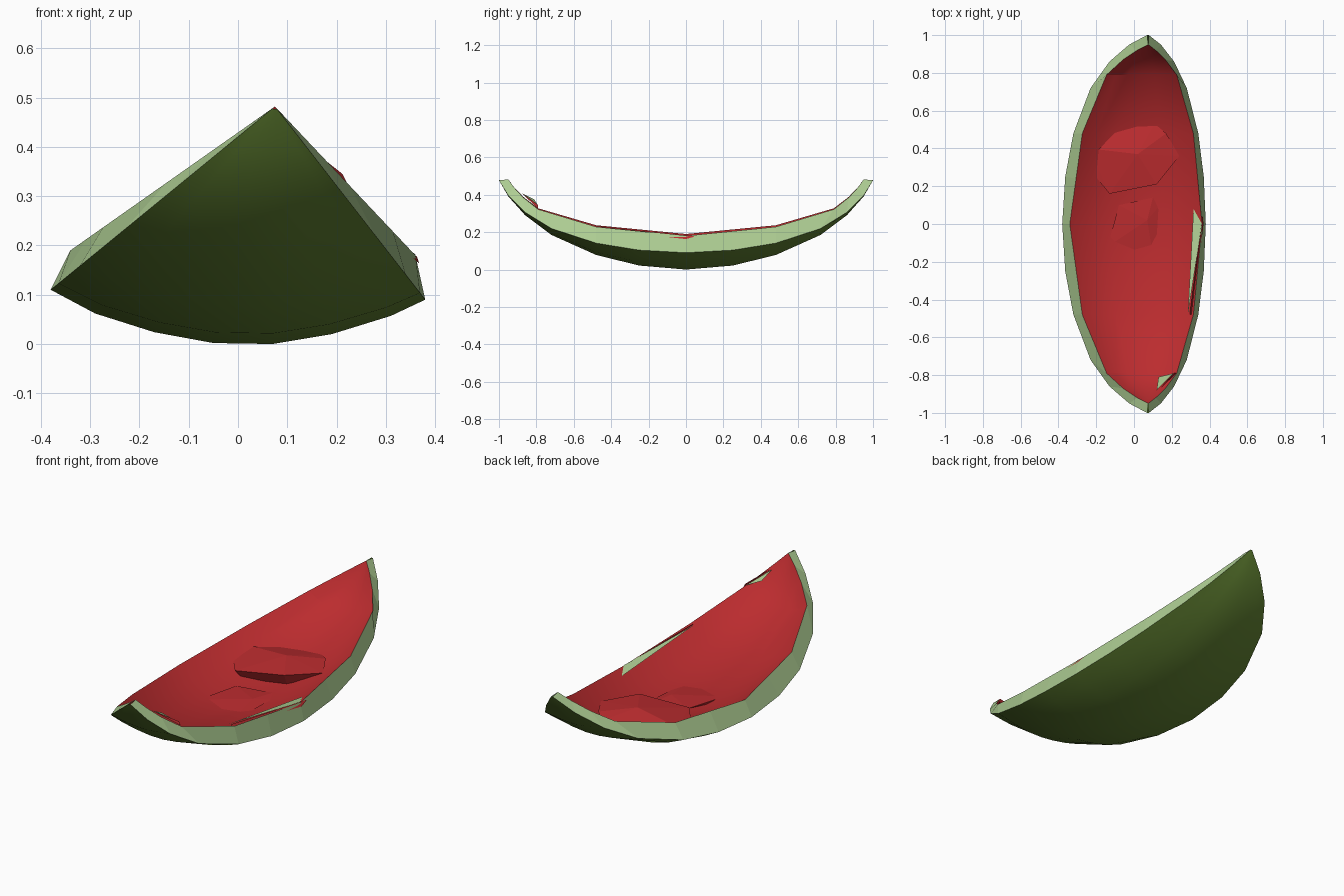
import bpy, bmesh, math
from mathutils import Vector

if "Cube" in bpy.data.objects:
    bpy.data.objects.remove(bpy.data.objects["Cube"])

APEX = Vector((0.075, 0, 0.482))


def material(name, col):
    m = bpy.data.materials.new(name)
    m.diffuse_color = (*col, 1)
    m.use_nodes = True
    m.node_tree.nodes["Principled BSDF"].inputs["Base Color"].default_value = m.diffuse_color
    return m


GREEN = material("skin_green", (0.125, 0.23, 0.033))
PALE = material("rind_pale", (0.42, 0.61, 0.29))
RED = material("flesh_red", (0.50, 0.025, 0.028))


def finish(bm, name, mat, hint=None, smooth=None):
    bmesh.ops.remove_doubles(bm, verts=bm.verts, dist=0.0005)
    bm.normal_update()
    if hint:
        for f in bm.faces:
            if f.normal.dot(hint(f.calc_center_median())) < 0:
                f.normal_flip()
    me = bpy.data.meshes.new(name)
    bm.to_mesh(me)
    bm.free()
    me.materials.append(mat)
    ob = bpy.data.objects.new(name, me)
    bpy.context.collection.objects.link(ob)
    if smooth:
        bpy.ops.object.select_all(action='DESELECT')
        ob.select_set(True)
        bpy.context.view_layer.objects.active = ob
        bpy.ops.object.shade_smooth_by_angle(angle=math.radians(smooth))


def grid(rows):
    bm = bmesh.new()
    vs = [[bm.verts.new(p) for p in r] for r in rows]
    for a, b in zip(vs, vs[1:]):
        for i in range(len(a) - 1):
            bm.faces.new((a[i], a[i + 1], b[i + 1], b[i]))
    return bm


def mirrored(half):
    return [(-y, s) for y, s in reversed(half[1:])] + half


def section(profile, y, s, pinch=0.0):
    # scale the cross-section toward the apex line; pinch thins the middle
    n = len(profile) - 1
    row = []
    for i, (x, z) in enumerate(profile):
        u = abs(2 * i / n - 1)
        k = s * (1 - pinch * y * y * (1 - u * u))
        p = APEX + k * (Vector((x, 0, z)) - APEX)
        p.y = y
        row.append(p)
    return row


def from_axis(c):
    return Vector((c.x - APEX.x, 0, c.z - APEX.z))


# outer skin
OUT = [(-.38, .11), (-.29, .062), (-.17, .024), (-.05, .002), (.07, 0),
       (.19, .02), (.31, .057), (.38, .09)]
outer = [section(OUT, y, s, 0.16) for y, s in mirrored(
    [(0, 1), (.25, .965), (.48, .87), (.72, .67), (.86, .45), (.95, .22), (1, .012)])]
finish(grid(outer), "skin", GREEN, from_axis, 45)

# hollowed flesh
INN = [(-.34, .19), (-.25, .135), (-.13, .1), (0, .085),
       (.14, .09), (.26, .122), (.36, .18)]
inner = [section(INN, y, s) for y, s in mirrored(
    [(0, 1), (.24, .92), (.48, .84), (.79, .53), (.87, .32), (.92, .14), (.95, 0)])]
finish(grid(inner), "flesh", RED, lambda c: -from_axis(c) + Vector((0, 0, .1)), 25)

# pale rind rims joining skin edge to flesh edge
for side, idx in (("left", 0), ("right", -1)):
    sx = -1 if idx == 0 else 1
    bm = grid([[o[idx], i[idx]] for o, i in zip(outer, inner)])
    finish(bm, "rind_rim_" + side, PALE, lambda c: Vector((sx, 0, .35)))


def flat(name, mat, pts, hint):
    bm = bmesh.new()
    bm.faces.new([bm.verts.new(p) for p in pts])
    finish(bm, name, mat, lambda c: Vector(hint))


# rind lips and flesh slivers crossing at the right edge
UP, OUTWARD = (-.3, 0, 1), (1, 0, .3)
flat("rind_lip", PALE, [(.315, .08, .168), (.36, 0, .182), (.285, -.48, .232)], UP)
flat("rind_lip_tip", PALE, [(.12, -.88, .41), (.21, -.79, .337), (.13, -.81, .375)], UP)
flat("flesh_sliver", RED, [(.363, .05, .177), (.368, 0, .163), (.31, -.48, .215),
                           (.295, -.48, .232)], OUTWARD)
flat("flesh_sliver_tip", RED, [(.212, -.79, .345), (.222, -.79, .325), (.13, -.88, .41)], OUTWARD)


# leftover flesh chunks
def chunk(name, pts):
    bm = bmesh.new()
    for p in pts:
        bm.verts.new(p)
    bmesh.ops.convex_hull(bm, input=bm.verts)
    finish(bm, name, RED)


chunk("flesh_chunk_back", [
    (-.13, .16, .155), (.12, .21, .178), (.24, .36, .165), (.17, .48, .175),
    (.11, .53, .165), (-.14, .53, .15), (-.235, .40, .17), (-.235, .29, .155),
    (-.10, .20, .095), (.11, .25, .1), (.18, .38, .10), (-.17, .36, .10),
    (0, .5, .11), (.02, .37, .195)])
chunk("flesh_chunk_front", [
    (-.14, -.12, .108), (-.08, .10, .112), (.10, .14, .108), (.13, .09, .10),
    (.11, -.23, .092), (-.13, -.09, .09), (.07, .02, .115), (0, 0, .07)])
